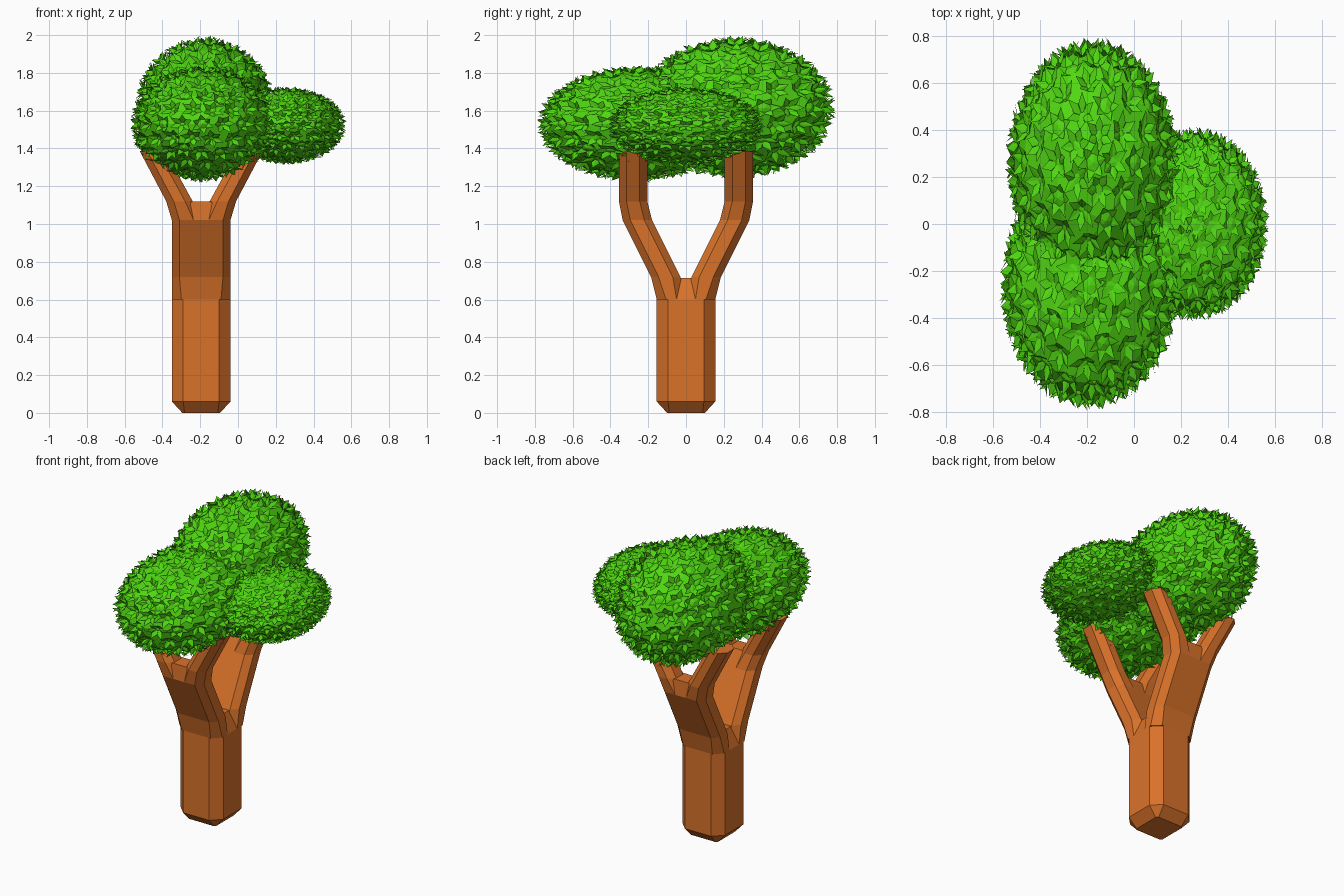
import bpy, bmesh, math, random
from mathutils import Vector

if "Cube" in bpy.data.objects:
    bpy.data.objects.remove(bpy.data.objects["Cube"])

random.seed(4)
CX = -0.195  # trunk axis


def material(name, col):
    m = bpy.data.materials.new(name)
    m.diffuse_color = (*col, 1)
    m.use_nodes = True
    m.node_tree.nodes["Principled BSDF"].inputs["Base Color"].default_value = m.diffuse_color
    return m


BARK = material("bark", (0.70, 0.17, 0.023))
LEAF = material("leaf", (0.08, 0.68, 0.006))


def finish(bm, name, mat):
    me = bpy.data.meshes.new(name)
    bm.to_mesh(me)
    bm.free()
    me.materials.append(mat)
    ob = bpy.data.objects.new(name, me)
    bpy.context.collection.objects.link(ob)
    return ob


# Loft through chamfered rectangles: (z, x0, x1, y0, y1, chamfer)
def loft(name, rings):
    bm = bmesh.new()
    loops = []
    for z, x0, x1, y0, y1, c in rings:
        pts = [(x0 + c, y0), (x1 - c, y0), (x1, y0 + c), (x1, y1 - c),
               (x1 - c, y1), (x0 + c, y1), (x0, y1 - c), (x0, y0 + c)]
        loops.append([bm.verts.new((CX + x, y, z)) for x, y in pts])
    for a, b in zip(loops, loops[1:]):
        for i in range(8):
            j = (i + 1) % 8
            bm.faces.new((a[i], a[j], b[j], b[i]))
    bm.faces.new(loops[0][::-1])
    bm.faces.new(loops[-1])
    bmesh.ops.recalc_face_normals(bm, faces=bm.faces)
    return finish(bm, name, BARK)


def span(a, b, s):
    return (a, b) if s > 0 else (-b, -a)


# Trunk with chamfered foot and sloped crotch
loft("trunk", [(0, -.10, .10, -.10, .10, .012),
               (.06, -.155, .155, -.155, .155, .06),
               (.60, -.155, .155, -.155, .155, .06),
               (.715, -.11, .11, -.04, .04, .01)])

for sy in (-1, 1):
    side = "front" if sy < 0 else "back"
    # Main limb, ending in its own crotch
    loft(side + "_limb", [(.60, -.155, .155, *span(0, .155, sy), .05),
                          (.72, -.155, .155, *span(.03, .185, sy), .04),
                          (1.02, -.155, .155, *span(.18, .335, sy), .04),
                          (1.12, -.06, .06, *span(.23, .33, sy), .01)])
    for sx in (-1, 1):
        # Upper branches
        loft(side + ("_left" if sx < 0 else "_right") + "_branch",
             [(1.02, *span(0, .155, sx), *span(.18, .335, sy), .04),
              (1.12, *span(.045, .185, sx), *span(.205, .355, sy), .04),
              (1.385, *span(.19, .325, sx), *span(.205, .355, sy), .04)])


# Foliage: faceted core covered with cupped leaf rosettes
def foliage(name, centre, radii):
    bm = bmesh.new()
    bmesh.ops.create_icosphere(bm, subdivisions=3, radius=1)
    dirs = [v.co.normalized() for v in bm.verts]
    bm.free()
    bm = bmesh.new()
    bmesh.ops.create_icosphere(bm, subdivisions=2, radius=0.925)
    for n in dirs:
        u = n.orthogonal().normalized()
        w = n.cross(u)
        start = random.random() * math.tau
        petals = 6
        root = bm.verts.new(n * 0.86)
        for k in range(petals):
            a = start + k * math.tau / petals

            def point(ang, spread, r):
                d = n + (u * math.cos(ang) + w * math.sin(ang)) * spread
                return bm.verts.new(d.normalized() * r)
            left = point(a - .5, .10, .915)
            right = point(a + .5, .10, .915)
            tip = point(a, random.uniform(.14, .19), random.uniform(.96, 1.0))
            bm.faces.new((root, left, tip))
            bm.faces.new((root, tip, right))
    for v in bm.verts:
        v.co = Vector(centre) + Vector([c * r for c, r in zip(v.co, radii)])
    return finish(bm, name, LEAF)


foliage("back_foliage", (-.175, .262, 1.615), (.38, .54, .385))
foliage("front_foliage", (-.188, -.262, 1.53), (.392, .54, .315))
foliage("side_foliage", (.26, 0, 1.52), (.32, .42, .21))
